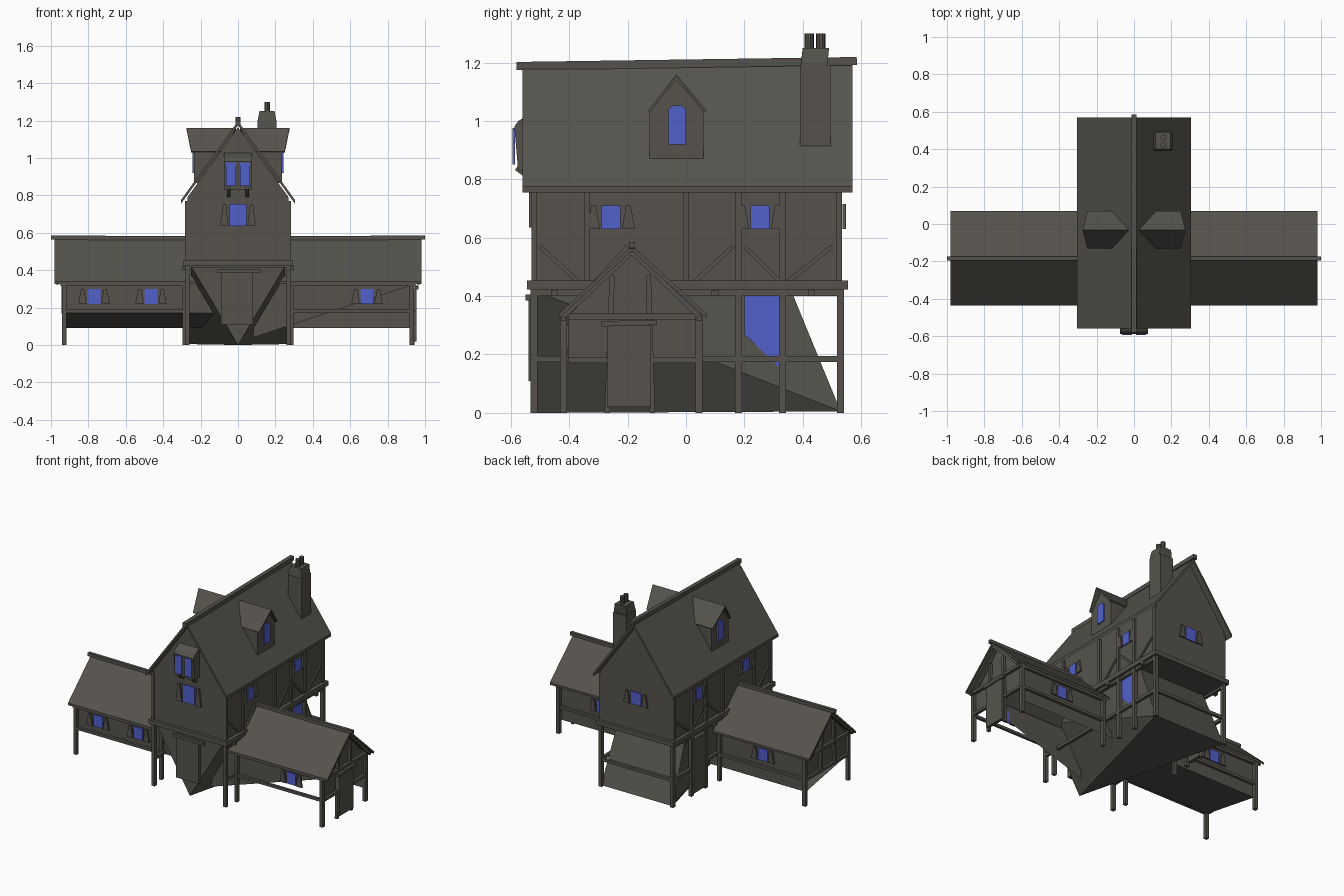
import bpy, bmesh, math
from mathutils import Vector

if "Cube" in bpy.data.objects:
    bpy.data.objects.remove(bpy.data.objects["Cube"])


def mat(name, rgb):
    m = bpy.data.materials.new(name)
    m.diffuse_color = (*rgb, 1)
    m.use_nodes = True
    m.node_tree.nodes["Principled BSDF"].inputs["Base Color"].default_value = m.diffuse_color
    return m


TIMBER = mat("weathered grey brown", (0.092, 0.086, 0.073))
BLUE = mat("blue glass", (0.085, 0.115, 0.60))


def mesh(name, verts, faces, m=TIMBER, normals=True):
    bm = bmesh.new()
    vs = [bm.verts.new(v) for v in verts]
    for f in faces:
        bm.faces.new([vs[i] for i in f])
    if normals:
        bmesh.ops.recalc_face_normals(bm, faces=bm.faces)
    me = bpy.data.meshes.new(name)
    bm.to_mesh(me)
    bm.free()
    me.materials.append(m)
    o = bpy.data.objects.new(name, me)
    bpy.context.collection.objects.link(o)
    return o


def prism(name, pts, d, m=TIMBER):
    """Solid made by sweeping a 3D polygon along vector d."""
    n = len(pts)
    v = [Vector(p) for p in pts]
    v += [p + Vector(d) for p in v]
    f = [tuple(range(n)), tuple(range(2 * n - 1, n - 1, -1))]
    f += [(i, (i + 1) % n, n + (i + 1) % n, n + i) for i in range(n)]
    return mesh(name, v, f, m)


def box(name, x, y, z, m=TIMBER):
    return prism(name, [(x[0], y[0], z[0]), (x[1], y[0], z[0]), (x[1], y[1], z[0]), (x[0], y[1], z[0])],
                 (0, 0, z[1] - z[0]), m)


def beam(name, a, b, w=0.022):
    """Square timber between two points."""
    a, b = Vector(a), Vector(b)
    d = b - a
    ref = Vector((0, 0, 1)) if abs(d.normalized().z) < 0.9 else Vector((1, 0, 0))
    s = d.cross(ref).normalized() * w / 2
    t = d.cross(s).normalized() * w / 2
    return prism(name, [a + s + t, a - s + t, a - s - t, a + s - t], d)


def opening(name, c, u, n, w, h, shutters=True):
    """Blue window plate with flared shutters; c is the bottom middle, u across, n outward."""
    c, u, n, up = Vector(c), Vector(u), Vector(n), Vector((0, 0, 1))
    prism(name, [c - u * w / 2, c + u * w / 2, c + u * w / 2 + up * h, c - u * w / 2 + up * h], n * 0.008, BLUE)
    if shutters:
        for s in (-1, 1):
            a = c + u * s * (w / 2 + 0.005)
            prism("shutter", [a, a + u * s * 0.045, a + u * s * 0.03 + up * h, a + u * s * 0.014 + up * h], n * 0.012)


X, Y = (1, 0, 0), (0, 1, 0)

# Upper storey with gable
prism("upper_storey", [(-.27, -.525, .44), (.27, -.525, .44), (.27, -.525, .79), (0, -.525, 1.165), (-.27, -.525, .79)],
      (0, 1.06, 0))
# Main roof, ridge and verge boards
prism("main_roof", [(-.305, -.56, .755), (0, -.56, 1.175), (.305, -.56, .755), (.305, -.56, .775), (0, -.56, 1.197),
                    (-.305, -.56, .775)], (0, 1.13, 0))
beam("main_ridge", (0, -.58, 1.188), (0, .585, 1.205), .028)

# Ground storey tapers down to a triangular foot
mesh("ground_storey",
     [(-.25, -.52, .42), (.25, -.52, .42), (.25, .36, .42), (-.25, .36, .42), (0, -.52, 0), (.27, .53, .005),
      (-.27, .53, .005)],
     [(0, 1, 2, 3), (0, 4, 1), (1, 4, 5), (1, 5, 2), (2, 5, 6, 3), (3, 6, 0), (0, 6, 4), (4, 6, 5)])
box("floor_plate", (-.28, .28), (-.53, .54), (.415, .43))

# Timber frame of the main block
for s in (-1, 1):
    beam("jetty_beam_side", (s * .28, -.545, .438), (s * .28, .55, .438), .03)
    beam("side_rail", (s * .27, -.52, .185), (s * .27, .53, .185), .02)
    beam("head_rail_side", (s * .27, -.53, .41), (s * .27, .53, .41), .018)
    for y in (-.52, .18, .33, .53):
        beam("ground_post", (s * .27, y, 0), (s * .27, y, .43), .024)
    for y in (-.52, -.34, 0, .18, .33, .525):
        beam("upper_post", (s * .273, y, .44), (s * .273, y, .77), .02)
    for y0, y1 in ((-.37, -.5), (-.31, -.2), (.03, .16), (.32, .2), (.35, .5)):
        beam("brace", (s * .272, y0, .45), (s * .272, y1, .57), .014)
    for y in (-.45, -.15, .1, .43):
        box("joist_end", (s * .27, s * .3), (y - .012, y + .012), (.40, .42))
for y in (-.53, .54):
    beam("jetty_beam_end", (-.295, y, .438), (.295, y, .438), .03)
beam("back_rail", (-.27, .53, .185), (.27, .53, .185), .02)

# Doors
box("front_door", (-.09, .08), (-.54, -.51), (.11, .39))
beam("front_door_lintel", (-.11, -.54, .395), (.12, -.54, .395), .02)
box("side_door", (-.29, -.265), (.2, .33), (.02, .39))

# Windows of the main block
opening("front_window", (0, -.526, .635), X, (0, -1, 0), .09, .12)
opening("back_window", (0, .536, .63), X, Y, .08, .085)
for s in (-1, 1):
    for y in (-.257, .253):
        opening("side_window", (s * .27, y, .63), Y, (s, 0, 0), .065, .08)
prism("ground_window", [(.258, .2, .4), (.258, .325, .4), (.258, .325, .15), (.258, .2, .27)], (.006, 0, 0), BLUE)

# Front oriel with two panes
prism("oriel", [(-.075, -.52, .83), (-.075, -.575, .83), (-.075, -.588, .98), (-.075, -.575, 1.0), (-.075, -.52, 1.03)],
      (.15, 0, 0))
for s in (-1, 1):
    opening("oriel_pane", (s * .037, -.586, .85), X, (0, -1, 0), .052, .125, False)
    beam("oriel_bracket", (s * .05, -.525, .80), (s * .05, -.58, .84), .02)

# Dormers on both slopes
for s in (-1, 1):
    prism("dormer", [(s * .235, -.125, .865), (s * .235, .06, .865), (s * .235, .06, 1.04), (s * .235, -.033, 1.14),
                     (s * .235, -.125, 1.04)], (-s * .2, 0, 0))
    mesh("dormer_roof", [(s * .25, -.13, 1.035), (s * .275, -.033, 1.16), (s * .25, .07, 1.035),
                         (s * .08, -.13, 1.035), (s * .01, -.033, 1.16), (s * .08, .07, 1.035)],
         [(0, 1, 4, 3), (1, 2, 5, 4)]).modifiers.new("thick", 'SOLIDIFY').thickness = .01
    prism("dormer_window", [(s * .236, -.06, .92), (s * .236, 0, .92), (s * .236, 0, 1.04), (s * .236, -.015, 1.053),
                            (s * .236, -.045, 1.053), (s * .236, -.06, 1.04)], (s * .008, 0, 0), BLUE)

# Chimney with two pots
box("chimney", (.105, .205), (.39, .495), (.89, 1.19))
prism("chimney_neck", [(.105, .39, 1.17), (.205, .39, 1.17), (.205, .395, 1.2), (.195, .4, 1.25), (.115, .4, 1.25),
                       (.105, .395, 1.2)], (0, .09, 0))
for y in (.422, .462):
    bpy.ops.mesh.primitive_cylinder_add(vertices=10, radius=.016, depth=.07, location=(.157, y, 1.265))
    bpy.context.object.name = "chimney_pot"
    bpy.context.object.data.materials.append(TIMBER)

# Side wings: roof, ridge, posts and rails
YM, YF, YB = -.185, -.405, .035
for s in (-1, 1):
    prism("wing_roof", [(s * .2, -.435, .325), (s * .2, YM, .555), (s * .2, .07, .325), (s * .2, .07, .34),
                        (s * .2, YM, .573), (s * .2, -.435, .34)], (s * .78, 0, 0))
    beam("wing_ridge", (s * .2, YM, .57), (s, YM, .575), .022)
    for y in (YF - .015, YB + .01):
        beam("verge_board", (s * .965, YM, .55), (s * .965, y, .33), .016)
        beam("wing_post", (s * .93, y, 0), (s * .93, y, .34), .024)
        beam("wing_rail", (s * .27, y, .18), (s * .93, y, .18), .018)
        beam("wing_eave_beam", (s * .27, y, .325), (s * .95, y, .325), .018)
        beam("wing_inner_post", (s * .285, y, 0), (s * .285, y, .34), .022)
    beam("wing_tie", (s * .94, YF, .33), (s * .94, YB, .33), .02)
    beam("wing_end_rail", (s * .935, YF, .18), (s * .935, YB, .18), .018)
    for y in (-.27, -.115):
        beam("gable_stud", (s * .935, y, 0 if s > 0 else .17), (s * .935, YM + (y - YM) * .8, .47), .018)
    # gable end panel
    mesh("wing_gable", [(s * .925, YF, .18), (s * .925, YB, .18), (s * .925, YB, .33), (s * .925, YM, .555),
                        (s * .925, YF, .33)], [(0, 1, 2, 3, 4)])
    # back wall
    mesh("wing_back_wall", [(s * .2, YB, .09), (s * .93, YB, .09), (s * .93, YB, .34), (s * .2, YB, .34)],
         [(0, 1, 2, 3)])
    opening("wing_back_window", (s * .61, YB, .22), X, Y, .07, .08)
    for x in ((.69,) if s > 0 else (-.77, -.465)):
        opening("wing_front_window", (x, YF, .22), X, (0, -1, 0), .068, .08)

# Left wing front wall with sloping underside, right wing front wall cut on a slant
mesh("left_wing_front", [(-.93, YF, .34), (-.2, YF, .34), (-.12, YF, .17), (-.93, YF, .17), (-.12, YB, .09),
                         (-.93, YB, .09)], [(0, 1, 2, 3), (3, 2, 4, 5)])
mesh("right_wing_front", [(.1, YF, .34), (.93, YF, .34), (.93, YF, .32), (.08, YF, .04)], [(0, 1, 2, 3)])
# Door at the right wing end
box("wing_door", (.935, .955), (-.27, -.12), (.02, .30))
beam("wing_door_lintel", (.955, -.29, .305), (.955, -.1, .31), .018)
